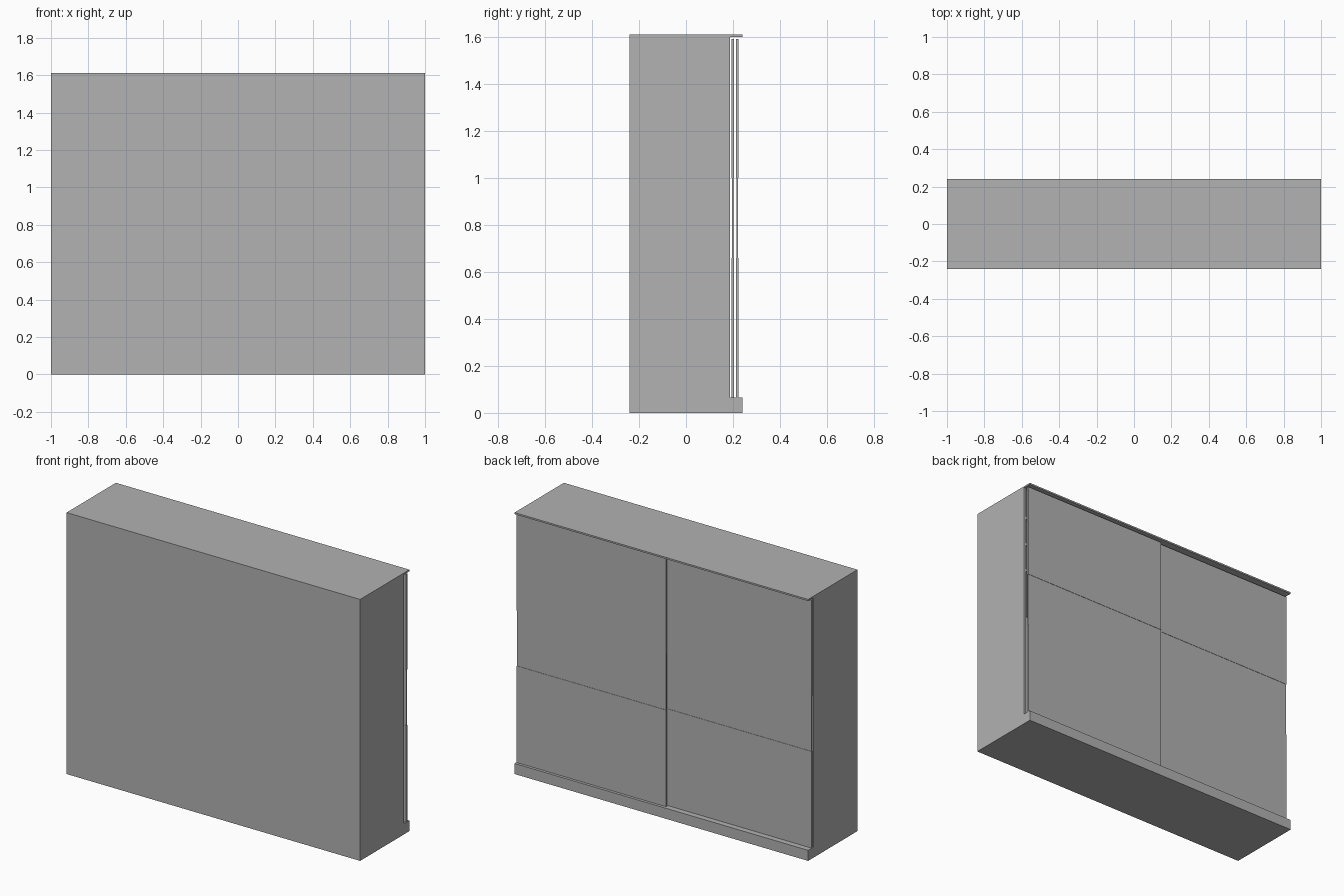
import bpy

cube = bpy.data.objects.get("Cube")
if cube:
    bpy.data.objects.remove(cube, do_unlink=True)

grey = bpy.data.materials.new("warm_grey_board")
grey.use_nodes = True
colour = (0.445, 0.445, 0.445, 1)
grey.diffuse_color = colour
grey.node_tree.nodes["Principled BSDF"].inputs["Base Color"].default_value = colour


def board(name, x, y, z):
    """Flat board filling the given x, y and z ranges."""
    bpy.ops.mesh.primitive_cube_add(size=1)
    ob = bpy.context.object
    ob.name = name
    ob.location = [(a + b) / 2 for a, b in (x, y, z)]
    ob.scale = [b - a for a, b in (x, y, z)]
    bpy.ops.object.transform_apply(location=True, rotation=False, scale=True)
    ob.data.materials.append(grey)
    return ob


DEPTH = 0.24       # half depth of base and top
OPEN = 0.187       # opening side of the carcass
BASE = 0.065
TOP = 1.6
T = 0.016          # board thickness

# Carcass: base, top, closed panel, sides and centre divider
board("base", (-1, 1), (-DEPTH, DEPTH), (0, BASE))
board("top", (-1, 1), (-DEPTH, DEPTH), (TOP, TOP + 0.01))
board("closed_panel", (-1, 1), (-DEPTH, T - DEPTH), (BASE, TOP))
for name, x in (("right_side", -1), ("left_side", 1 - T), ("divider", -T / 2)):
    board(name, (x, x + T), (T - DEPTH, OPEN), (BASE, TOP))

# Shelves in the upper part of one compartment
for i in range(3):
    z = 1.41 - i * 0.177
    board(f"shelf_{i + 1}", (T / 2, 1 - T), (T - DEPTH, OPEN), (z - T, z))

# Sliding doors on two tracks, each with a slightly recessed middle panel
for name, x, y in (("outer_door", (-0.02, 0.997), (0.212, 0.223)),
                   ("inner_door", (-0.997, 0.02), (0.194, 0.205))):
    inset = (y[0] + 0.002, y[1] - 0.002)
    board(name + "_lower_panel", x, y, (BASE, 0.66))
    board(name + "_middle_panel", x, inset, (0.66, 1.0))
    board(name + "_upper_panel", x, y, (1.0, 1.592))
